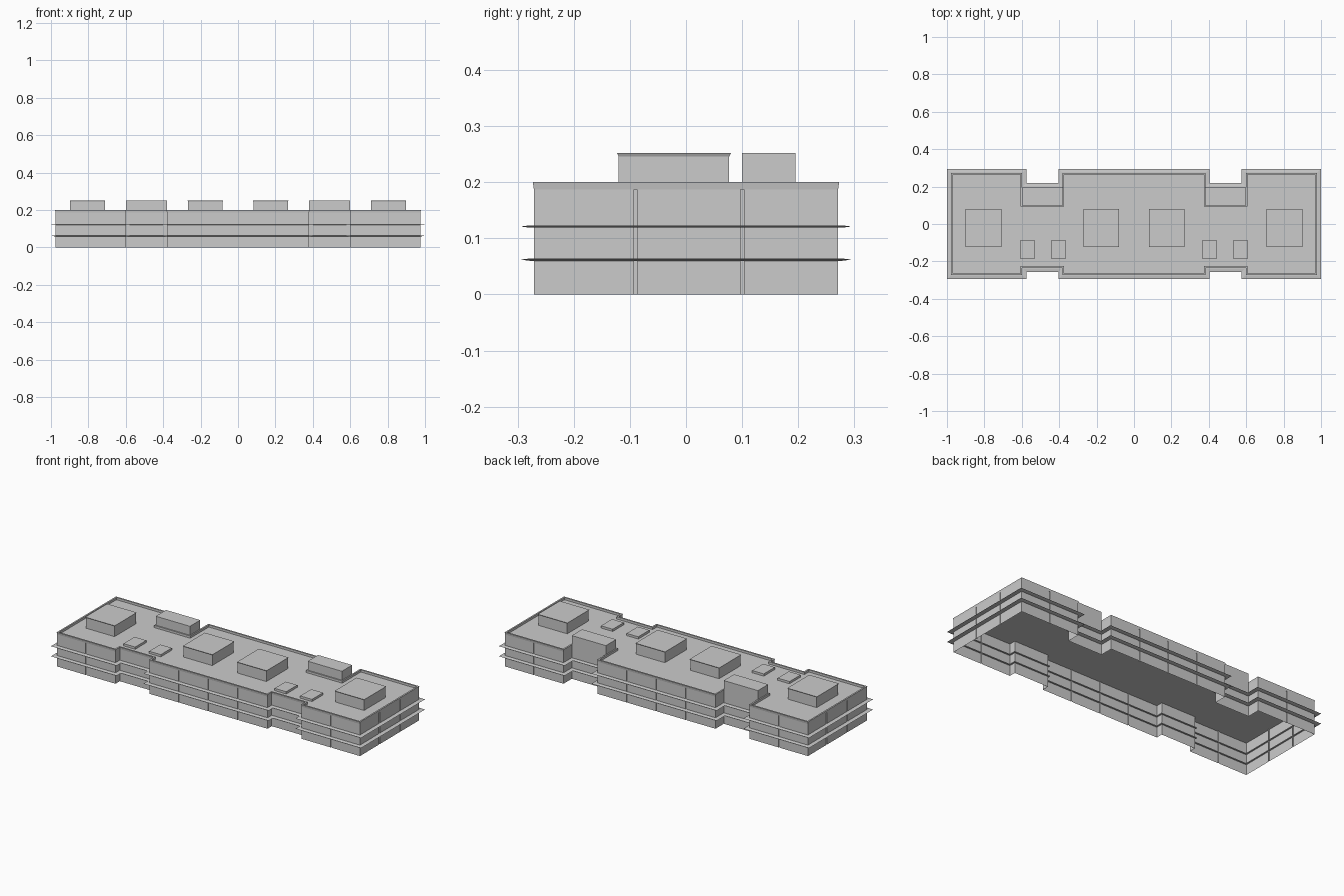
import bpy
from mathutils import Vector

if "Cube" in bpy.data.objects:
    bpy.data.objects.remove(bpy.data.objects["Cube"])

ROOF_Z, TOP_Z, BOX_Z = 0.187, 0.2, 0.252
HX, HY = 0.976, 0.271          # half size of the walls
N0, N1 = 0.38, 0.60            # recess limits along x


def add_mesh(name, verts, faces):
    me = bpy.data.meshes.new(name)
    me.from_pydata(verts, [], faces)
    me.update()
    ob = bpy.data.objects.new(name, me)
    bpy.context.collection.objects.link(ob)
    return ob


def outline(back_y, front_y=-0.232):
    """Counter-clockwise building plan with two recesses front and back."""
    f = [(N0, -HY), (N0, front_y), (N1, front_y), (N1, -HY), (HX, -HY)]
    b = [(HX, HY), (N1, HY), (N1, back_y), (N0, back_y), (N0, HY)]
    half = f + b
    return half + [(-x, y) for x, y in reversed(half)]


def rect(x0, x1, y0, y1):
    return [(x0, y0), (x1, y0), (x1, y1), (x0, y1)]


def offset(pts, d):
    """Push a right-angled plan outward by d."""
    out = []
    for i, p in enumerate(pts):
        p = Vector(p)
        a = (p - Vector(pts[i - 1])).normalized()
        b = (Vector(pts[(i + 1) % len(pts)]) - p).normalized()
        out.append((p.x + d * (a.y + b.y), p.y - d * (a.x + b.x)))
    return out


def sweep(name, plan, profile, closed=False, cap_top=False, cap_base=False):
    """Sweep an (offset, z) profile around a plan."""
    n, k = len(plan), len(profile)
    verts = []
    for d, z in profile:
        ring = offset(plan, d) if d else plan
        verts += [(x, y, z) for x, y in ring]
    faces = []
    for j in range(k if closed else k - 1):
        a, b = j * n, ((j + 1) % k) * n
        faces += [(a + i, a + (i + 1) % n, b + (i + 1) % n, b + i) for i in range(n)]
    if cap_top:
        faces.append(list(range((k - 1) * n, k * n)))
    if cap_base:
        faces.append(list(reversed(range(n))))
    return add_mesh(name, verts, faces)


def grooved(plan, xs, ys, w=0.003, depth=0.005):
    """Cut narrow panel seams into a plan."""
    out = []
    for i, p in enumerate(plan):
        p, q = Vector(p), Vector(plan[(i + 1) % len(plan)])
        out.append(tuple(p))
        t = (q - p).normalized()
        inward = Vector((-t.y, t.x)) * depth
        axis = 0 if abs(t.x) > 0.5 else 1
        lo, hi = sorted((p[axis], q[axis]))
        seams = [s for s in (xs, ys)[axis] if lo + 0.01 < s < hi - 0.01]
        for s in sorted(seams, reverse=t[axis] < 0):
            c = p.copy()
            c[axis] = s
            out += [tuple(v) for v in (c - t * w, c - t * w + inward,
                                       c + t * w + inward, c + t * w)]
    return out


walls_plan = outline(0.195)
roof_plan = outline(0.10)

# outer walls with vertical panel seams, open underneath
sweep("walls", grooved(walls_plan, [-0.79, -0.19, 0, 0.19, 0.79], [-0.09, 0.10]),
      [(0, 0), (0, ROOF_Z)])

# thin floor ledges
for label, z in (("lower", 0.062), ("upper", 0.121)):
    sweep(label + "_ledge", walls_plan,
          [(-0.008, z - 0.002), (0.008, z - 0.002), (0.024, z),
           (0.008, z + 0.002), (-0.008, z + 0.002)], closed=True)

# roof deck and parapet
sweep("roof_deck", roof_plan, [(0, ROOF_Z)], cap_top=True)
sweep("parapet", roof_plan,
      [(0, ROOF_Z), (0.002, TOP_Z), (-0.007, TOP_Z), (-0.007, ROOF_Z)])

# rooftop parts
for side, s in (("left", -1), ("right", 1)):
    def span(a, b):
        return sorted((s * a, s * b))
    sweep(side + "_stair_tower", rect(*span(N0, N1), 0.10, 0.195),
          [(0, ROOF_Z), (0, BOX_Z)], cap_top=True)
    for label, a, b in (("inner", 0.082, 0.267), ("outer", 0.712, 0.897)):
        sweep(f"{side}_{label}_plant_room", rect(*span(a, b), -0.12, 0.077),
              [(0, ROOF_Z), (0, BOX_Z - 0.006), (0.003, BOX_Z)],
              cap_top=True, cap_base=True)
    for label, a, b in (("inner", 0.367, 0.442), ("outer", 0.532, 0.608)):
        sweep(f"{side}_{label}_roof_hatch", rect(*span(a, b), -0.187, -0.085),
              [(0, ROOF_Z), (0, TOP_Z)], cap_top=True, cap_base=True)
